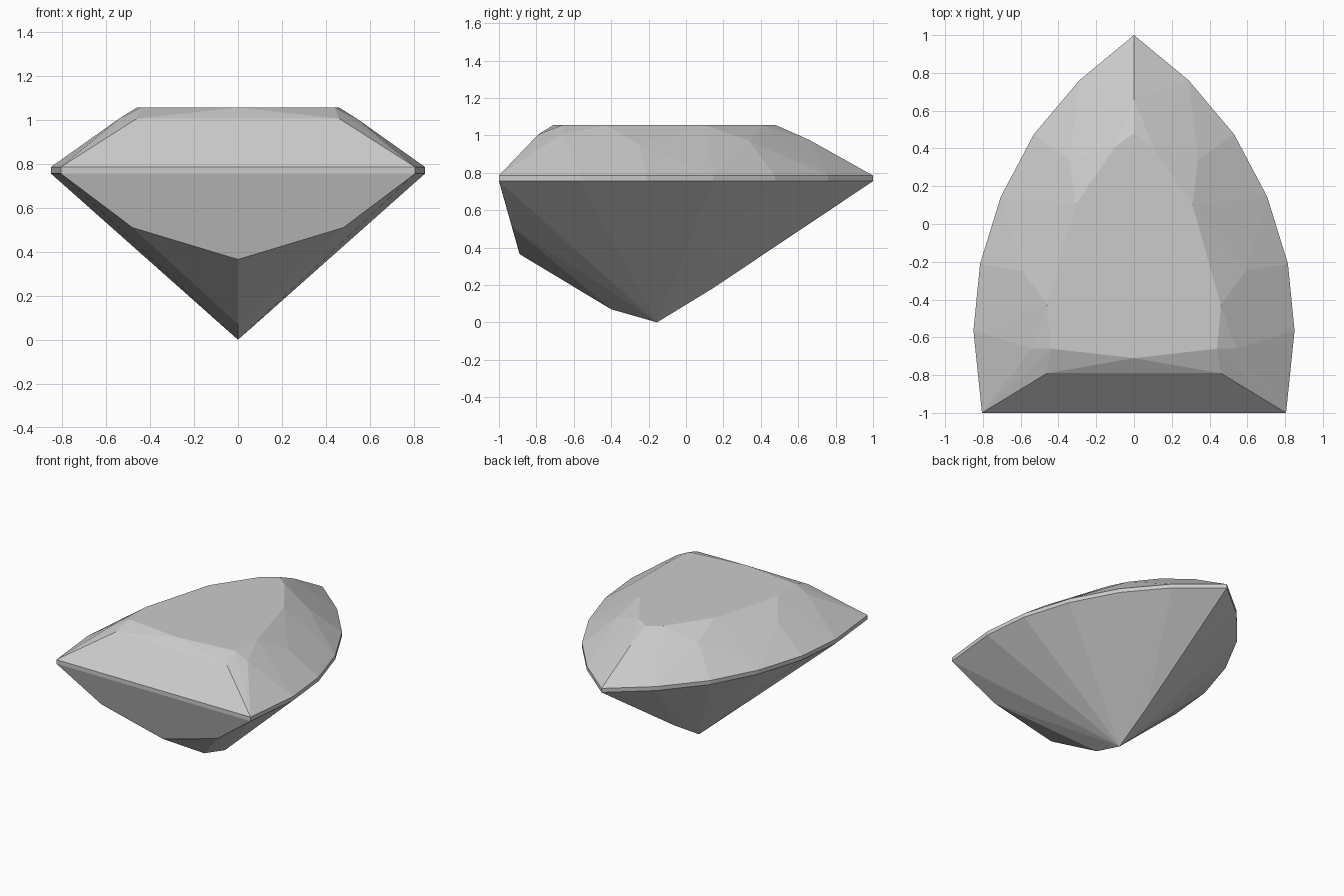
import bpy
import bmesh
import math

if "Cube" in bpy.data.objects:
    bpy.data.objects.remove(bpy.data.objects["Cube"], do_unlink=True)

GIRDLE_LOW, GIRDLE_HIGH, TABLE = 0.755, 0.785, 1.055

# Half outlines, mirrored across x
girdle = [(0, 1), (0.29, 0.76), (0.53, 0.475), (0.705, 0.145),
          (0.815, -0.21), (0.85, -0.565), (0.805, -1)]
table = [(0, 0.48), (0.10, 0.41), (0.31, 0.10), (0.46, -0.43),
         (0.44, -0.66), (0, -0.71)]
# Facet corners between table and girdle
crown = [(0, 0.66, 0.975), (0.34, 0.34, 0.97), (0.59, -0.25, 0.95),
         (0.54, -0.66, 1.005), (0.46, -0.79, 1.005)]
# Underside keel and front facet corners
pavilion = [(0, -0.155, 0), (0, 0.14, 0.18), (0, -0.40, 0.07),
            (0, -0.89, 0.365), (0.48, -0.93, 0.51)]


def at_height(outline, z):
    return [(x, y, z) for x, y in outline]


def mirrored(points):
    return points + [(-x, y, z) for x, y, z in points if x > 0]


def material(name, value):
    mat = bpy.data.materials.new(name)
    mat.use_nodes = True
    color = (value, value, value, 1)
    mat.diffuse_color = color
    mat.node_tree.nodes["Principled BSDF"].inputs["Base Color"].default_value = color
    return mat


# Cut stone: the convex skin over all facet corners
corners = mirrored(at_height(girdle, GIRDLE_LOW) + at_height(girdle, GIRDLE_HIGH)
                   + at_height(table, TABLE) + crown + pavilion)
bm = bmesh.new()
for corner in corners:
    bm.verts.new(corner)
hull = bmesh.ops.convex_hull(bm, input=bm.verts[:])
loose = [v for v in bm.verts if not v.link_faces]
bmesh.ops.delete(bm, geom=loose, context='VERTS')

# Merge flat triangles into clean facets
bmesh.ops.dissolve_limit(bm, angle_limit=math.radians(1),
                         verts=bm.verts[:], edges=bm.edges[:])
bmesh.ops.recalc_face_normals(bm, faces=bm.faces[:])

mesh = bpy.data.meshes.new("cut_gem")
bm.to_mesh(mesh)
bm.free()
mesh.materials.append(material("pale_grey", 0.6))
gem = bpy.data.objects.new("cut_gem", mesh)
bpy.context.collection.objects.link(gem)
